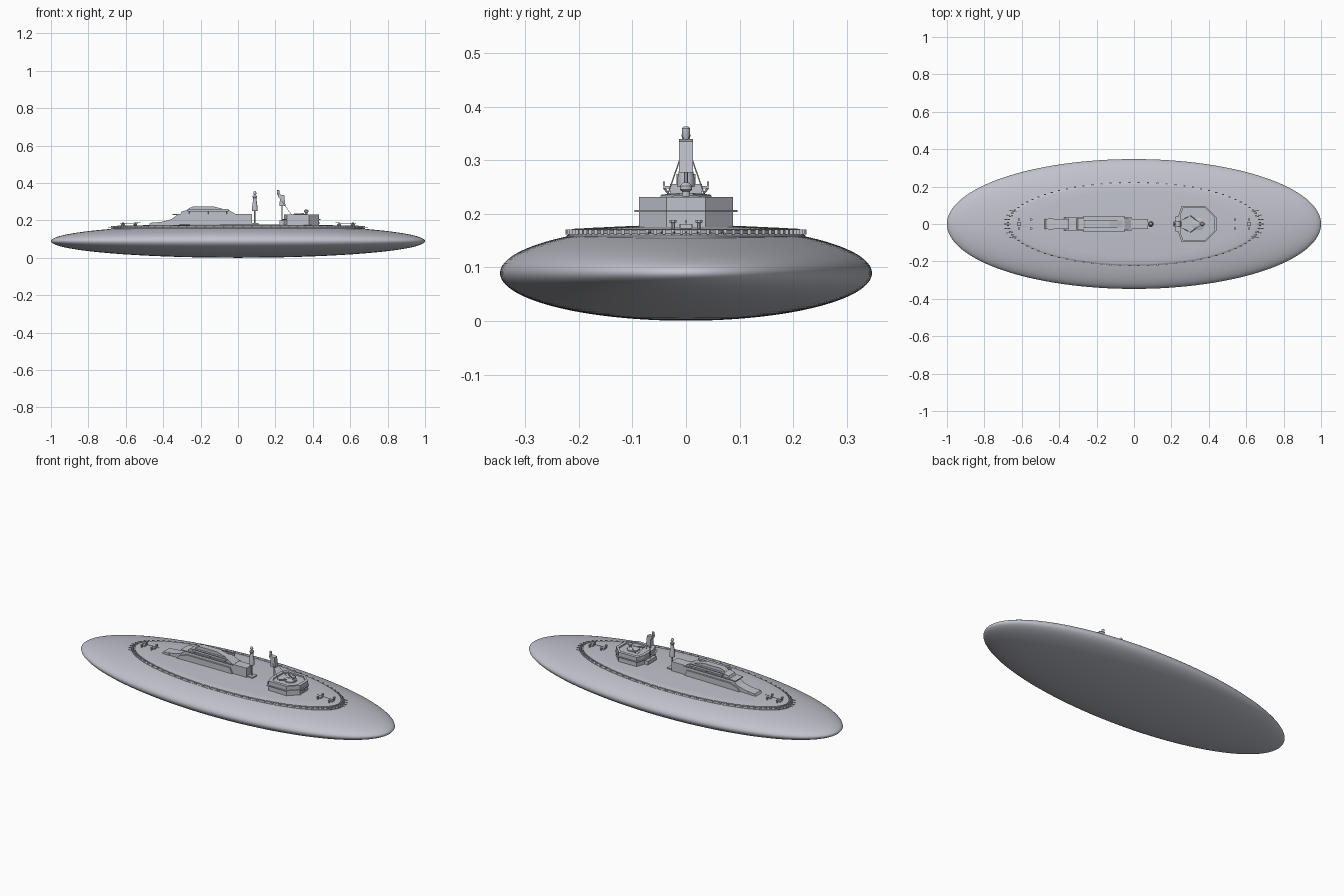
import bpy, bmesh, math
from mathutils import Vector

cube = bpy.data.objects.get("Cube")
if cube:
    bpy.data.objects.remove(cube, do_unlink=True)

grey = bpy.data.materials.new("pale blue grey")
grey.use_nodes = True
colour = (0.53, 0.54, 0.60, 1)
grey.diffuse_color = colour
grey.node_tree.nodes["Principled BSDF"].inputs["Base Color"].default_value = colour


def finish(bm, name, smooth=None):
    bmesh.ops.recalc_face_normals(bm, faces=bm.faces)
    mesh = bpy.data.meshes.new(name)
    bm.to_mesh(mesh)
    bm.free()
    mesh.materials.append(grey)
    ob = bpy.data.objects.new(name, mesh)
    bpy.context.collection.objects.link(ob)
    if smooth:
        bpy.ops.object.select_all(action='DESELECT')
        ob.select_set(True)
        bpy.context.view_layer.objects.active = ob
        bpy.ops.object.shade_smooth_by_angle(angle=math.radians(smooth))
    return ob


def lathe(name, profile, n=16, x=0, y=0, sx=1, sy=1, smooth=35):
    """Stack of rings from (radius, z) pairs, capped at both ends."""
    bm = bmesh.new()
    rings = []
    for r, z in profile:
        rings.append([bm.verts.new((x + sx * r * math.cos(a), y + sy * r * math.sin(a), z))
                      for a in (2 * math.pi * (i + 0.5) / n for i in range(n))])
    for lo, hi in zip(rings, rings[1:]):
        for i in range(n):
            j = (i + 1) % n
            bm.faces.new((lo[i], lo[j], hi[j], hi[i]))
    bm.faces.new(rings[0])
    bm.faces.new(rings[-1])
    return finish(bm, name, smooth)


def prism(name, points, lo, hi, side=False):
    """Extrude an outline upwards, or sideways along y when side is set."""
    bm = bmesh.new()
    place = (lambda p, h: (p[0], h, p[1])) if side else (lambda p, h: (p[0], p[1], h))
    a = [bm.verts.new(place(p, lo)) for p in points]
    b = [bm.verts.new(place(p, hi)) for p in points]
    bm.faces.new(a)
    bm.faces.new(b)
    for i in range(len(a)):
        j = (i + 1) % len(a)
        bm.faces.new((a[i], a[j], b[j], b[i]))
    return finish(bm, name)


def box(name, x0, x1, w, z0, z1, y=0):
    return prism(name, [(x0, y - w), (x1, y - w), (x1, y + w), (x0, y + w)], z0, z1)


def rod(name, a, b, r):
    a, b = Vector(a), Vector(b)
    bm = bmesh.new()
    bmesh.ops.create_cone(bm, cap_ends=True, segments=6, radius1=r, radius2=r, depth=(b - a).length)
    turn = (b - a).to_track_quat('Z', 'Y').to_matrix().to_4x4()
    bmesh.ops.transform(bm, matrix=turn, verts=bm.verts)
    bmesh.ops.translate(bm, vec=(a + b) / 2, verts=bm.verts)
    return finish(bm, name)


# Flattened ellipsoid hull
bm = bmesh.new()
bmesh.ops.create_uvsphere(bm, u_segments=128, v_segments=64, radius=1)
bmesh.ops.scale(bm, vec=(1, 0.347, 0.089), verts=bm.verts)
bmesh.ops.translate(bm, vec=(0, 0, 0.0895), verts=bm.verts)
finish(bm, "hull", 60)

# Raised oval deck with a stepped rim
lathe("deck", [(1.03, 0.148), (1.03, 0.159), (1.0, 0.163), (1.0, 0.170), (0.97, 0.172),
               (0.8, 0.174), (0.5, 0.177), (0.25, 0.179), (0.01, 0.18)],
      n=96, sx=0.66, sy=0.217, smooth=25)

# Short ribs around the deck rim
bm = bmesh.new()
for i in range(84):
    t = 2 * math.pi * (i + 0.5) / 84
    made = bmesh.ops.create_cube(bm, size=1)["verts"]
    bmesh.ops.scale(bm, vec=(0.011, 0.006, 0.009), verts=made)
    bmesh.ops.translate(bm, vec=(0.674 * math.cos(t), 0.222 * math.sin(t), 0.166), verts=made)
finish(bm, "rim_ribs")

# Long deckhouse, stepped towards its top
prism("deckhouse_base", [(-0.48, 0.17), (-0.47, 0.187), (-0.41, 0.192), (-0.36, 0.205),
                         (-0.32, 0.232), (0.075, 0.234), (0.075, 0.17)], -0.028, 0.028, True)
prism("deckhouse_shoulder", [(-0.38, 0.17), (-0.36, 0.196), (-0.31, 0.212), (-0.03, 0.212),
                             (-0.01, 0.17)], -0.036, 0.036, True)
prism("upper_house", [(-0.31, 0.23), (-0.30, 0.248), (-0.27, 0.256), (-0.05, 0.256),
                      (-0.015, 0.235), (-0.01, 0.23)], -0.030, 0.030, True)
prism("roof", [(-0.275, 0.25), (-0.26, 0.267), (-0.24, 0.274), (-0.13, 0.274),
               (-0.10, 0.267), (-0.04, 0.25)], -0.018, 0.018, True)
box("upper_walkway", -0.27, -0.05, 0.042, 0.247, 0.252)
box("lower_walkway", -0.35, -0.01, 0.036, 0.230, 0.235)
for s in (-1, 1):
    box("walkway_rail", -0.27, -0.05, 0.0015, 0.252, 0.26, 0.041 * s)
    for x in (-0.26, -0.16, -0.06):
        rod("walkway_brace", (x, 0.041 * s, 0.248), (x, 0.028 * s, 0.232), 0.002)
box("aft_platform", 0.07, 0.11, 0.02, 0.17, 0.186)
box("forward_locker", -0.46, -0.43, 0.03, 0.172, 0.188)


# Many-sided turret house with a ledge and sunken roof
def turret_outline(g):
    half = [(0.245 - g, 0.045), (0.262 - g, 0.088 + g), (0.38, 0.088 + g), (0.433 + g, 0.036)]
    return [(x, -y) for x, y in half] + half[::-1]


prism("turret_house", turret_outline(0), 0.165, 0.223)
prism("turret_ledge", turret_outline(0.008), 0.203, 0.207)
outer, inner = turret_outline(0), turret_outline(-0.018)
n = len(outer)
for i in range(n):
    j = (i + 1) % n
    prism("turret_parapet", [outer[i], outer[j], inner[j], inner[i]], 0.222, 0.231)
box("turret_back_step", 0.222, 0.25, 0.04, 0.168, 0.2)
lathe("turret_drum", [(0.035, 0.22), (0.035, 0.23), (0.022, 0.235)], n=8, x=0.345)
lathe("turret_post", [(0.008, 0.23), (0.008, 0.242), (0.012, 0.245), (0.012, 0.252),
                      (0.006, 0.258)], n=12, x=0.365)
for s in (-1, 1):
    rod("turret_arm", (0.35, 0.01 * s, 0.235), (0.3, 0.045 * s, 0.232), 0.004)
for y in (-0.011, 0, 0.011):
    box("turret_window", 0.432, 0.435, 0.002, 0.181, 0.192, y)

# Signal mast with a round lamp
rod("mast_pole", (0.09, 0, 0.17), (0.09, 0, 0.255), 0.004)
lathe("mast_tower", [(0.016, 0.25), (0.016, 0.268), (0.012, 0.29), (0.009, 0.32),
                     (0.012, 0.324), (0.012, 0.33), (0.007, 0.334)], n=12, x=0.09)
lamp = [(0.0085 * math.cos(a), 0.346 + 0.011 * math.sin(a))
        for a in (math.pi * (i / 8 - 0.5) * 0.95 for i in range(9))]
lathe("mast_lamp", lamp, n=12, x=0.09, smooth=60)

# Periscope head on a slim pole
rod("periscope_pole", (0.236, 0, 0.17), (0.236, 0, 0.28), 0.0035)
prism("periscope_head", [(0.222, 0.277), (0.254, 0.277), (0.247, 0.335), (0.212, 0.340),
                         (0.215, 0.325), (0.224, 0.318)], -0.013, 0.013, True)
lathe("periscope_cap", [(0.005, 0.338), (0.008, 0.351), (0.008, 0.359), (0.004, 0.363)], n=12, x=0.215)
for s in (-1, 1):
    rod("rigging", (0.236, 0.012 * s, 0.30), (0.29, 0.038 * s, 0.225), 0.0012)

# Small fittings at both ends of the deck
for x, w in ((-0.615, 0.012), (-0.55, 0.01), (0.54, 0.012), (0.615, 0.01)):
    box("deck_hatch", x - 0.01, x + 0.01, w, 0.165, 0.181)
    for s in (-1, 1):
        lathe("bollard", [(0.004, 0.165), (0.004, 0.183), (0.007, 0.184), (0.007, 0.188)],
              n=8, x=x, y=0.024 * s)
for e in (-1, 1):
    rod("deck_rail", (0.52 * e, 0, 0.187), (0.63 * e, 0, 0.183), 0.0015)
    for i in range(-3, 4):
        y = 0.022 * i
        x = 0.674 * math.sqrt(1 - (y / 0.222) ** 2)
        rod("end_spike", (e * (x - 0.02), y, 0.166), (e * (x + 0.022), y * 1.1, 0.163), 0.002)
